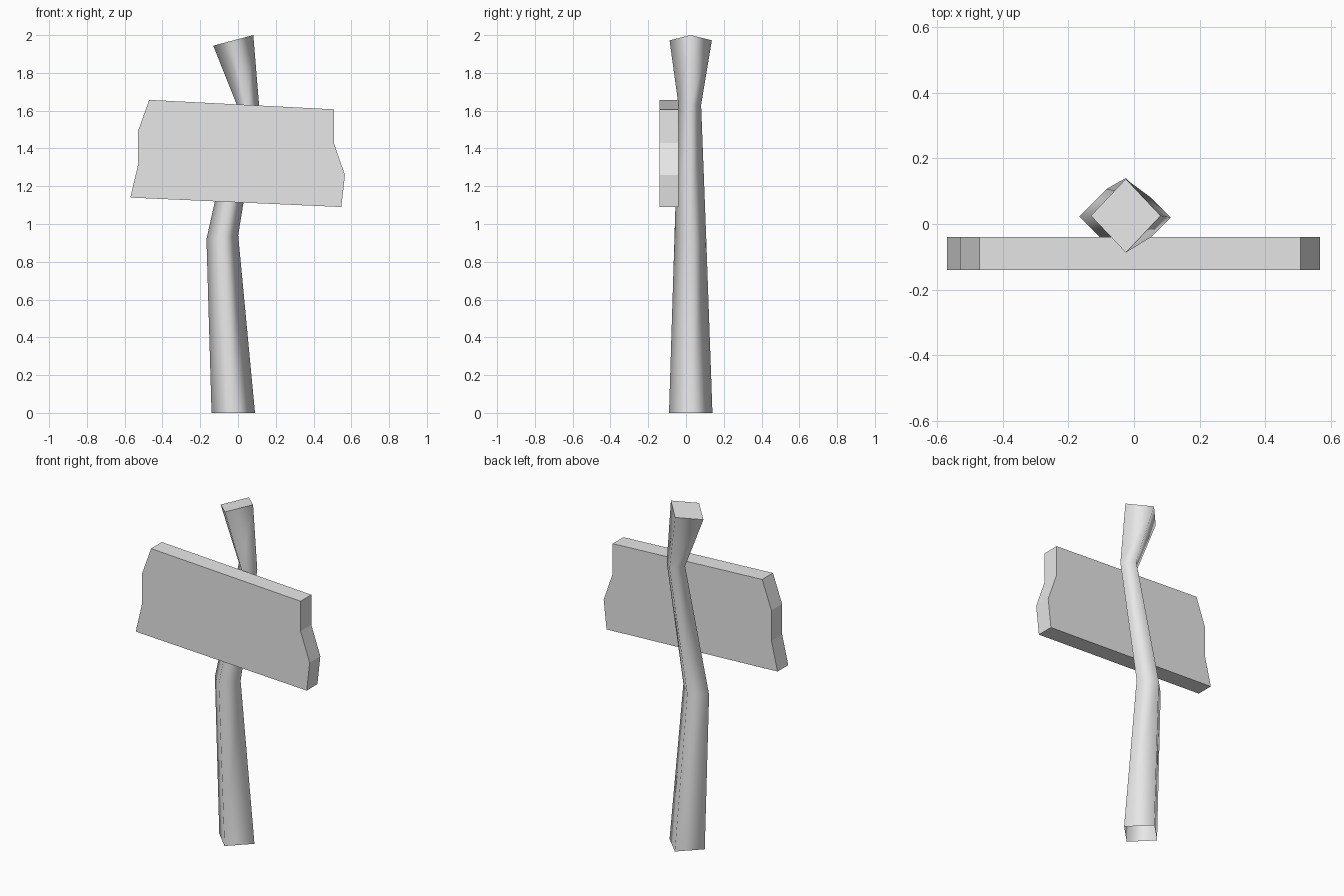
import bpy
import bmesh
from math import cos, sin, pi

cube = bpy.data.objects.get("Cube")
if cube:
    bpy.data.objects.remove(cube, do_unlink=True)

# Single plain grey
grey = bpy.data.materials.new("plain_grey")
grey.use_nodes = True
grey.diffuse_color = (0.8, 0.8, 0.8, 1)
grey.node_tree.nodes["Principled BSDF"].inputs["Base Color"].default_value = (0.8, 0.8, 0.8, 1)


def finish(bm, name):
    """Turn a bmesh into a named grey object."""
    mesh = bpy.data.meshes.new(name)
    bm.to_mesh(mesh)
    bm.free()
    mesh.materials.append(grey)
    obj = bpy.data.objects.new(name, mesh)
    bpy.context.collection.objects.link(obj)
    return obj


# Crooked four-sided post: centre x, centre y, height, radius, rise toward +x
RINGS = [
    (-0.025, 0.025, 0.0, 0.115, 0.0),
    (-0.083, 0.023, 0.93, 0.084, 0.01),
    (0.052, 0.02, 1.63, 0.06, -0.005),
    (-0.025, 0.025, 1.972, 0.112, 0.028),
]
bm = bmesh.new()
loops = []
for cx, cy, z, r, rise in RINGS:
    angles = [i * pi / 2 for i in range(4)]
    rx = r if rise < 0.02 else r - 0.006
    loops.append([bm.verts.new((cx + rx * cos(a), cy + r * sin(a), z + rise * cos(a)))
                  for a in angles])
for low, high in zip(loops, loops[1:]):
    for i in range(4):
        j = (i + 1) % 4
        bm.faces.new((low[i], low[j], high[j], high[i])).smooth = True

# Flat cut top with a crisp rim; the foot stays open
cap = bm.faces.new(loops[-1])
for edge in cap.edges:
    edge.smooth = False
finish(bm, "post")

# Broken-ended sign board, outline extruded backwards
OUTLINE = [(-0.57, 1.14), (0.547, 1.09), (0.566, 1.26), (0.507, 1.43),
           (0.507, 1.607), (-0.47, 1.657), (-0.53, 1.49), (-0.53, 1.31)]
bm = bmesh.new()
front = bm.faces.new([bm.verts.new((x, -0.14, z)) for x, z in OUTLINE])
back = bmesh.ops.extrude_face_region(bm, geom=[front], use_keep_orig=True)
bmesh.ops.translate(bm, vec=(0, 0.1, 0),
                    verts=[v for v in back["geom"] if isinstance(v, bmesh.types.BMVert)])
bmesh.ops.recalc_face_normals(bm, faces=bm.faces)
finish(bm, "sign_board")
